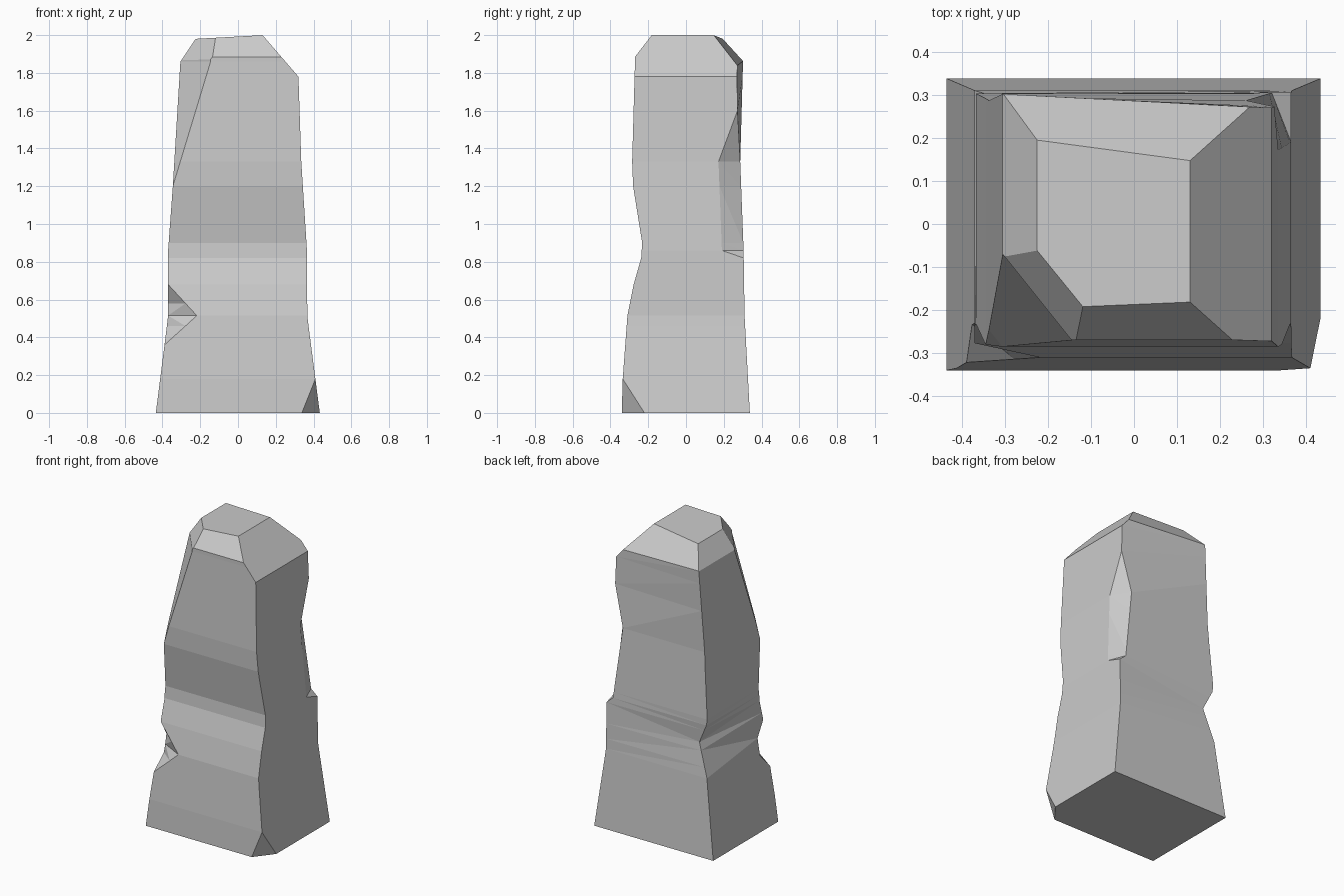
import bpy, bmesh
from mathutils import Vector

if "Cube" in bpy.data.objects:
    bpy.data.objects.remove(bpy.data.objects["Cube"])


def track(keys, z):
    """Piecewise-linear value of a (z, value) profile."""
    if z <= keys[0][0]:
        return keys[0][1]
    for (z0, v0), (z1, v1) in zip(keys, keys[1:]):
        if z <= z1:
            return v0 + (v1 - v0) * (z - z0) / (z1 - z0)
    return keys[-1][1]


# Side profiles of the pillar
left = [(0, -.435), (.51, -.37), (.86, -.37), (1.2, -.345), (1.86, -.305)]
right = [(0, .433), (.51, .367), (.86, .365), (1.33, .335), (1.78, .32)]
front = [(0, -.34), (.18, -.335), (.515, -.31), (.68, -.277), (.82, -.237),
         (.9, -.232), (1.2, -.28), (1.33, -.285), (1.86, -.27)]
back = [(0, .338), (.515, .31), (.86, .305), (1.33, .287), (1.86, .302)]

# Corner chips, as inward offsets along the height
notch_side = [(.36, 0), (.46, .08), (.58, .08), (.68, 0), (1.2, 0), (1.86, .2)]
notch_front = [(.36, 0), (.515, .152), (.68, 0), (1.2, 0), (1.86, .16)]
foot_x = [(0, .095), (.18, 0)]
foot_y = [(0, .12), (.18, 0)]
chip_right = [(.82, 0), (.86, .115), (1.33, .115), (1.6, 0)]
chip_back = [(.82, 0), (.86, .045), (1.33, .075), (1.6, 0)]
lean_back = [(1.33, 0), (1.6, .022), (1.86, .033)]
dent_x = [(.515, 0), (.73, .07), (.88, 0)]
dent_y = [(.515, 0), (.73, .018), (.88, 0)]

levels = [0, .18, .36, .46, .515, .58, .68, .73, .82, .86, .9,
          1.2, 1.33, 1.6, 1.78, 1.86, 2.06]

bm = bmesh.new()
rings = []
for z in levels:
    l, r, f, b = (track(p, z) for p in (left, right, front, back))
    b_right = b - track(lean_back, z)
    pts = [(l, f + track(notch_side, z)),
           (l + track(notch_front, z), f),
           (r - track(foot_x, z), f),
           (r, f + track(foot_y, z)),
           (r, b_right - track(chip_right, z)),
           (r - track(chip_back, z), b_right),
           (l + track(dent_x, z), b - track(dent_y, z))]
    rings.append([bm.verts.new((x, y, z)) for x, y in pts])

n = len(rings[0])
for lo, hi in zip(rings, rings[1:]):
    for i in range(n):
        j = (i + 1) % n
        bm.faces.new((lo[i], lo[j], hi[j], hi[i]))
bm.faces.new(rings[0][::-1])
bm.faces.new(rings[-1])
bmesh.ops.remove_doubles(bm, verts=bm.verts, dist=.0005)
bmesh.ops.triangulate(bm, faces=bm.faces)

# Flat cuts forming the faceted crown
cuts = [((0, 0, 1.9925), (-.055, 0, 1)),
        ((.13, 0, 2), (.22, 0, .19)),
        ((-.305, 0, 1.86), (-.12, 0, .08)),
        ((0, -.27, 1.885), (0, -.11, .085)),
        ((-.28, .302, 1.86), (.01, .115, .098))]
a, b, c = Vector((-.31, -.07, 1.86)), Vector((-.125, -.185, 1.985)), Vector((-.235, -.05, 1.979))
normal = (b - a).cross(c - a)
cuts.append((a, normal if normal.z > 0 else -normal))
for co, no in cuts:
    res = bmesh.ops.bisect_plane(bm, geom=bm.verts[:] + bm.edges[:] + bm.faces[:],
                                 dist=.0001, plane_co=co, plane_no=Vector(no).normalized(),
                                 clear_outer=True)
    bmesh.ops.holes_fill(bm, edges=[e for e in bm.edges if e.is_boundary], sides=0)
bmesh.ops.recalc_face_normals(bm, faces=bm.faces)

mesh = bpy.data.meshes.new("standing_stone")
bm.to_mesh(mesh)
bm.free()
stone = bpy.data.objects.new("standing_stone", mesh)
bpy.context.collection.objects.link(stone)
